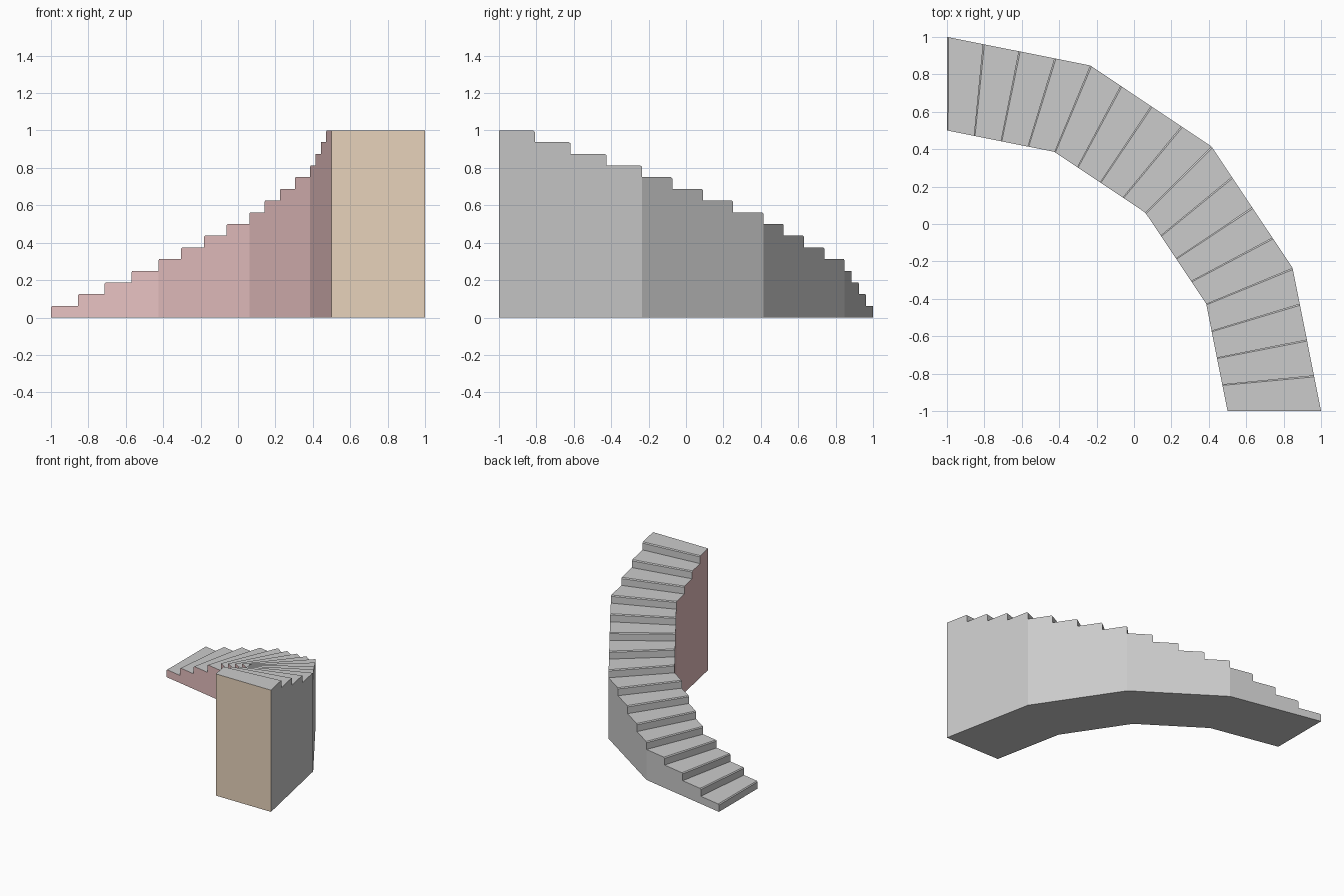
import bpy, bmesh, math

if "Cube" in bpy.data.objects:
    bpy.data.objects.remove(bpy.data.objects["Cube"])

SEGMENTS, PER_SEG = 4, 4
STEPS = SEGMENTS * PER_SEG
RISE = 1.0 / STEPS
CHAMFER_Z, CHAMFER_T = 0.007, 0.045     # small nosing chamfer
R_IN, R_OUT = 1.5, 2.0


def corner(r, k):
    a = math.radians(90 - 90 * k / SEGMENTS)
    return -1 + r * math.cos(a), -1 + r * math.sin(a)


def plan(r, t):
    """Point on the faceted quarter circle, t counted in steps."""
    k = min(int(t // PER_SEG), SEGMENTS - 1)
    f = t / PER_SEG - k
    (x0, y0), (x1, y1) = corner(r, k), corner(r, k + 1)
    return x0 + (x1 - x0) * f, y0 + (y1 - y0) * f


def material(name, color):
    m = bpy.data.materials.new(name)
    m.diffuse_color = color
    m.use_nodes = True
    m.node_tree.nodes["Principled BSDF"].inputs["Base Color"].default_value = m.diffuse_color
    return m


bm = bmesh.new()
cache = {}


def pair(t, z):
    """Inner and outer vertex of a station."""
    key = (round(t, 4), round(z, 4))
    if key not in cache:
        cache[key] = [bm.verts.new((*plan(r, t), z)) for r in (R_IN, R_OUT)]
    return cache[key]


def strip(a, b, mat=0):
    bm.faces.new((a[0], a[1], b[1], b[0])).material_index = mat


for s in range(SEGMENTS):
    t0, t1 = s * PER_SEG, (s + 1) * PER_SEG
    # stair profile of this straight run
    path = []
    for i in range(t0, t1):
        path += [(i, i * RISE), (i, (i + 1) * RISE - CHAMFER_Z),
                 (i + CHAMFER_T, (i + 1) * RISE)]
    path.append((t1, t1 * RISE))
    stations = [pair(*p) for p in path]
    # treads, nosings and risers
    for a, b in zip(stations, stations[1:]):
        strip(a, b)
    # underside and side walls
    g0, g1 = pair(t0, 0), pair(t1, 0)
    strip(g1, g0)
    loop = stations + [g1] + ([g0] if s else [])
    bm.faces.new([p[0] for p in loop]).material_index = 1
    bm.faces.new([p[1] for p in reversed(loop)])

# tall end wall
strip(pair(STEPS, 1), pair(STEPS, 0), 2)
bmesh.ops.recalc_face_normals(bm, faces=bm.faces[:])

mesh = bpy.data.meshes.new("curved_staircase")
bm.to_mesh(mesh)
bm.free()
mesh.materials.append(material("grey", (0.8, 0.8, 0.8, 1)))
mesh.materials.append(material("inner_wall_pink", (0.8, 0.53, 0.53, 1)))
mesh.materials.append(material("end_wall_tan", (0.8, 0.65, 0.5, 1)))
bpy.context.collection.objects.link(bpy.data.objects.new("curved_staircase", mesh))
